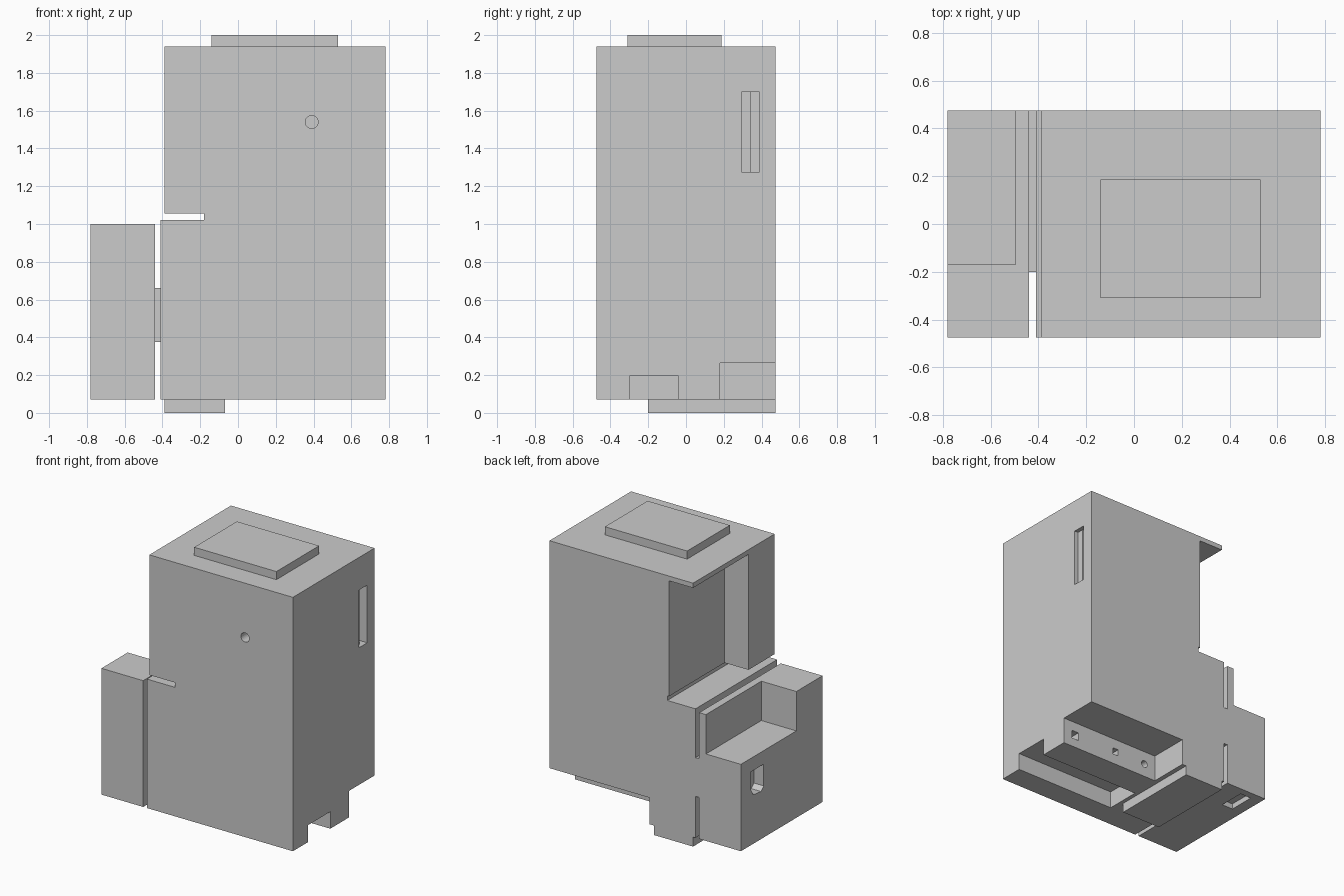
import bpy, bmesh
from math import pi
from mathutils import Matrix

if "Cube" in bpy.data.objects:
    bpy.data.objects.remove(bpy.data.objects["Cube"])


def finish(name, bm):
    bmesh.ops.recalc_face_normals(bm, faces=bm.faces)
    me = bpy.data.meshes.new(name)
    bm.to_mesh(me)
    bm.free()
    ob = bpy.data.objects.new(name, me)
    bpy.context.collection.objects.link(ob)
    return ob


def box(name, x, y, z):
    bm = bmesh.new()
    bmesh.ops.create_cube(bm, size=1)
    for v in bm.verts:
        for i, (a, b) in enumerate((x, y, z)):
            v.co[i] = a if v.co[i] < 0 else b
    return finish(name, bm)


def prism(name, points, step):
    """Extrude a closed outline along the vector step."""
    bm = bmesh.new()
    f = bm.faces.new([bm.verts.new(p) for p in points])
    r = bmesh.ops.extrude_face_region(bm, geom=[f])
    bmesh.ops.translate(bm, vec=step,
                        verts=[g for g in r["geom"] if isinstance(g, bmesh.types.BMVert)])
    return finish(name, bm)


def bore(x, z, r, y0, y1):
    """Round cutter along y."""
    bm = bmesh.new()
    m = Matrix.Translation((x, (y0 + y1) / 2, z)) @ Matrix.Rotation(pi / 2, 4, 'X')
    bmesh.ops.create_cone(bm, cap_ends=True, segments=24, radius1=r, radius2=r,
                          depth=y1 - y0, matrix=m)
    return finish("bore_cutter", bm)


def cut(ob, cutters):
    for c in cutters:
        c.hide_render = True
        mod = ob.modifiers.new("cut", 'BOOLEAN')
        mod.operation = 'DIFFERENCE'
        mod.solver = 'EXACT'
        mod.object = c
        bpy.context.view_layer.objects.active = ob
        bpy.ops.object.modifier_apply(modifier=mod.name)
        bpy.data.objects.remove(c)


# Main housing: stepped side profile with the through slot
outline = [(-.41, .07), (.78, .07), (.78, 1.94), (-.39, 1.94),
           (-.39, 1.055), (-.18, 1.055), (-.18, 1.02), (-.41, 1.02)]
housing = prism("main_housing", [(x, -.475, z) for x, z in outline], (0, .95, 0))
cut(housing, [
    # rear side pocket below the lid
    box("pocket_cutter", (-.5, -.195), (-.17, .6), (1.035, 1.905)),
    # rear terminal recess and rail groove underneath
    box("recess_cutter", (-.036, .9), (.18, .6), (0, .265)),
    box("groove_cutter", (-.042, .9), (-.30, -.04), (0, .195)),
    # sockets in the recess wall
    box("socket_cutter", (.65, .71), (.1, .25), (.135, .195)),
    box("socket_cutter", (.293, .341), (.1, .25), (.145, .193)),
    bore(.057, .168, .026, .1, .25),
    # front hole
    bore(.39, 1.54, .034, -.6, -.36),
    # stepped slot on the right side
    box("slot_cutter", (.75, .9), (.295, .39), (1.275, 1.70)),
    box("slot_cutter", (.69, .9), (.345, .39), (1.275, 1.70)),
])

# Raised panel on the lid, foot below
box("top_panel", (-.14, .53), (-.31, .187), (1.94, 2.0))
box("foot", (-.39, -.07), (-.2, .475), (0, .07))

# Side unit with stepped top, joined by a bridge
side = box("side_unit", (-.78, -.44), (-.475, .475), (.07, 1.0))
keyhole = [(.21, .61), (.36, .61), (.36, .48), (.33, .43), (.24, .42), (.21, .45)]
cut(side, [
    box("tray_cutter", (-.9, -.495), (-.17, .6), (.71, 1.2)),
    prism("keyhole_cutter", [(-.9, y, z) for y, z in keyhole], (.2, 0, 0)),
    box("underside_cutter", (-.695, -.605), (.225, .42), (0, .11)),
])
box("bridge", (-.44, -.41), (-.2, .475), (.375, .66))
